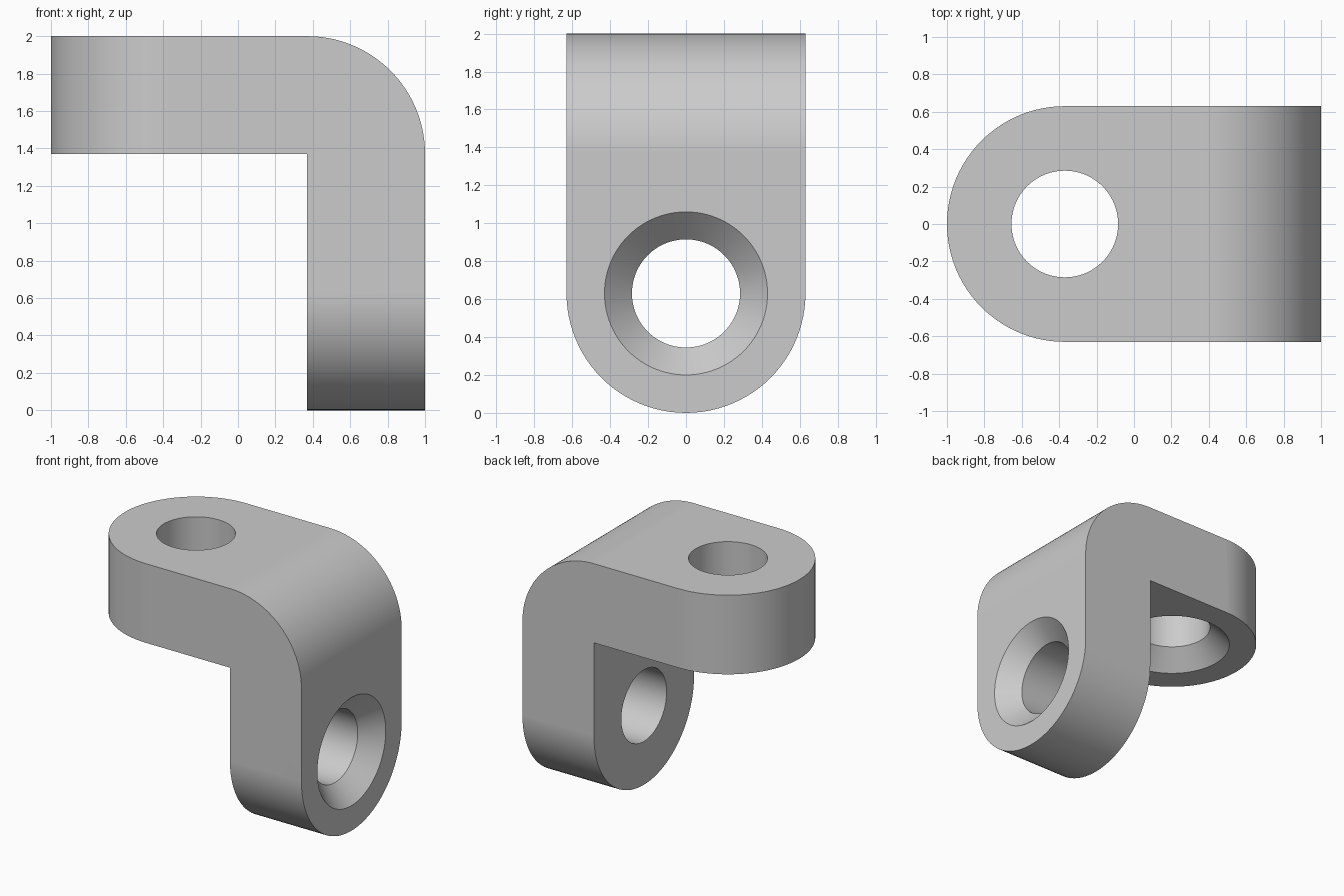
import bpy, bmesh
from math import pi, sin, cos
from mathutils import Matrix

cube = bpy.data.objects.get("Cube")
if cube:
    bpy.data.objects.remove(cube, do_unlink=True)

R = 0.63            # arm thickness, half width and end radius
HOLE, SINK = 0.285, 0.43
STEPS = 48

grey = bpy.data.materials.new("Plain grey")
grey.use_nodes = True
colour = (0.6, 0.6, 0.6, 1)
grey.diffuse_color = colour
grey.node_tree.nodes["Principled BSDF"].inputs["Base Color"].default_value = colour


def arc(cx, cy, r, start, end, steps=STEPS):
    angles = [start + (end - start) * i / steps for i in range(steps + 1)]
    return [(cx + r * cos(a), cy + r * sin(a)) for a in angles]


def make_object(name, bm):
    bmesh.ops.recalc_face_normals(bm, faces=bm.faces)
    mesh = bpy.data.meshes.new(name)
    bm.to_mesh(mesh)
    bm.free()
    mesh.materials.append(grey)
    obj = bpy.data.objects.new(name, mesh)
    bpy.context.collection.objects.link(obj)
    return obj


def extrude(name, points, place, low, high):
    """Extrude a flat outline; place(u, v, w) gives the 3D position."""
    bm = bmesh.new()
    ends = [[bm.verts.new(place(u, v, w)) for u, v in points] for w in (low, high)]
    for ring in ends:
        bm.faces.new(ring)
    for i in range(len(points)):
        j = (i + 1) % len(points)
        bm.faces.new((ends[0][i], ends[0][j], ends[1][j], ends[1][i]))
    return make_object(name, bm)


def countersink_cutter(name, matrix):
    """Drill shape along local z, with its wide mouth at z = 0."""
    depth, over = SINK - HOLE, 0.05
    rings = [(-R - 0.1, HOLE), (-depth, HOLE), (over, SINK + over)]
    bm = bmesh.new()
    loops = []
    for z, r in rings:
        loops.append([bm.verts.new((x, y, z)) for x, y in arc(0, 0, r, 0, 2 * pi, 96)[:-1]])
    bm.faces.new(loops[0])
    bm.faces.new(loops[-1])
    for a, b in zip(loops, loops[1:]):
        for i in range(len(a)):
            j = (i + 1) % len(a)
            bm.faces.new((a[i], a[j], b[j], b[i]))
    bm.transform(matrix)
    return make_object(name, bm)


# Bent bar with a rounded outer corner
bend = [(-1, 2 - R), (1 - R, 2 - R), (1 - R, 0), (1, 0)]
bend += arc(1 - R, 2 - R, R, 0, pi / 2) + [(-1, 2)]
bracket = extrude("angle_bracket", bend, lambda u, v, w: (u, w, v), -R, R)

# Outlines that round off the two free ends
flat_end = arc(R - 1, 0, R, pi / 2, 3 * pi / 2) + [(1.2, -R), (1.2, R)]
lower_end = arc(0, R, R, pi, 2 * pi) + [(R, 2.2), (-R, 2.2)]
cutters = [
    (extrude("horizontal_arm_outline", flat_end, lambda u, v, w: (u, v, w), -0.2, 2.2), "INTERSECT"),
    (extrude("vertical_arm_outline", lower_end, lambda u, v, w: (w, u, v), -1.2, 1.2), "INTERSECT"),
]

# Countersunk holes: outer face of the vertical arm, underside of the other
side = Matrix.Translation((1, 0, R)) @ Matrix.Rotation(pi / 2, 4, "Y")
under = Matrix.Translation((R - 1, 0, 2 - R)) @ Matrix.Rotation(pi, 4, "X")
cutters += [(countersink_cutter("side_hole_cutter", side), "DIFFERENCE"),
            (countersink_cutter("under_hole_cutter", under), "DIFFERENCE")]

bpy.ops.object.select_all(action="DESELECT")
bpy.context.view_layer.objects.active = bracket
bracket.select_set(True)
for cutter, operation in cutters:
    mod = bracket.modifiers.new(cutter.name, "BOOLEAN")
    mod.operation, mod.solver, mod.object = operation, "EXACT", cutter
    bpy.ops.object.modifier_apply(modifier=mod.name)
    bpy.data.objects.remove(cutter, do_unlink=True)

# Smooth the curved walls and keep the flats flat
bpy.ops.object.shade_smooth_by_angle(angle=pi / 6)
weighted = bracket.modifiers.new("flat_faces", "WEIGHTED_NORMAL")
weighted.keep_sharp = True
